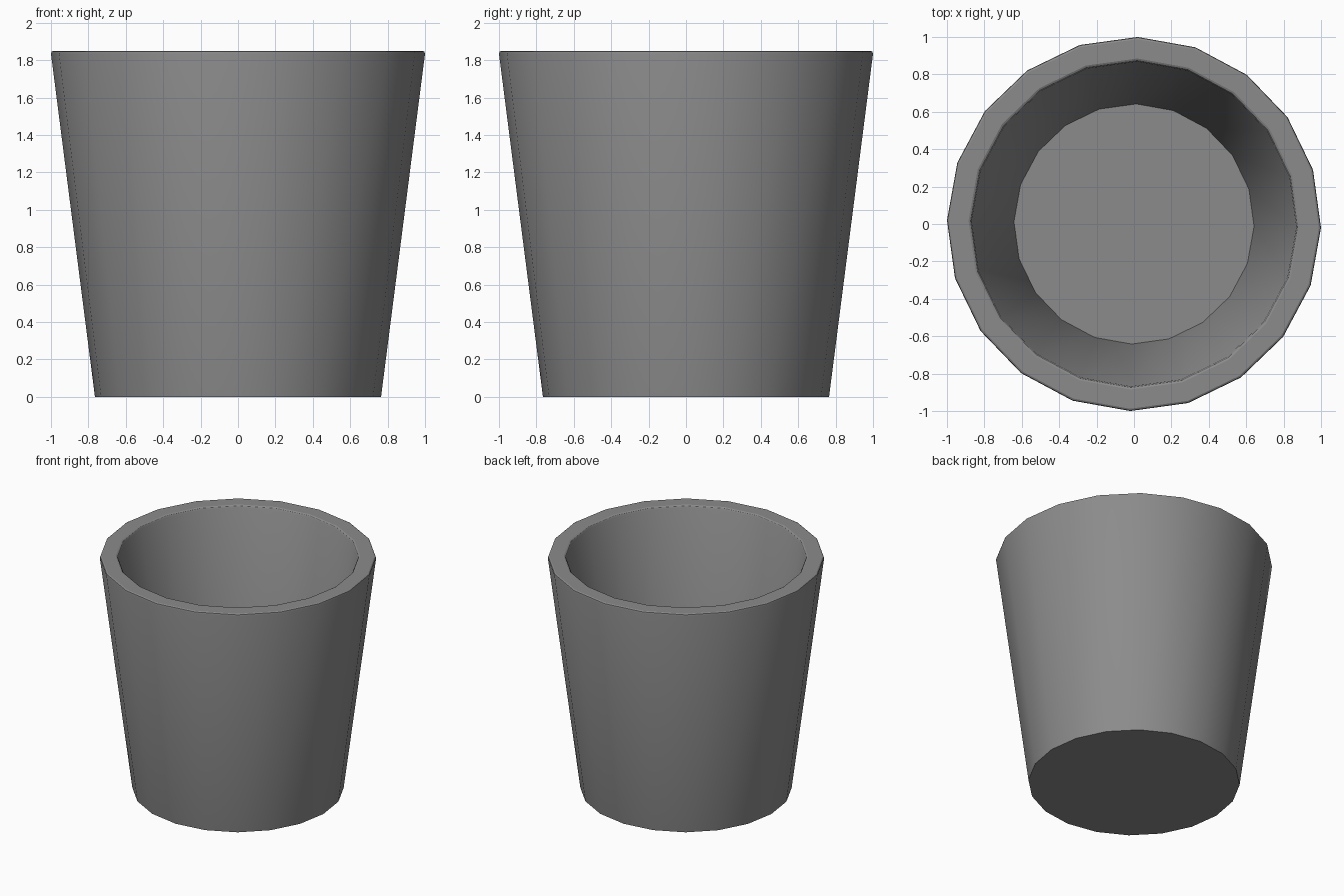
import bpy, bmesh
from math import sin, cos, radians, tau

if "Cube" in bpy.data.objects:
    bpy.data.objects.remove(bpy.data.objects["Cube"])

SIDES = 20
TURN = radians(-1.15)

# Cup profile (radius, height): outer wall, softened rim, inner wall, floor
profile = [(0.765, 0), (1.0, 1.833), (0.997, 1.845), (0.988, 1.85),
           (0.885, 1.85), (0.875, 1.845), (0.868, 1.833), (0.642, 0.12)]

bm = bmesh.new()
rings = []
for r, z in profile:
    rings.append([bm.verts.new((r * cos(TURN + tau * i / SIDES),
                                r * sin(TURN + tau * i / SIDES), z))
                  for i in range(SIDES)])

# Walls and rim
for a, b in zip(rings, rings[1:]):
    for i in range(SIDES):
        j = (i + 1) % SIDES
        bm.faces.new((a[i], a[j], b[j], b[i]))

# Underside and inner floor
bm.faces.new(rings[0][::-1])
bm.faces.new(rings[-1])
bmesh.ops.recalc_face_normals(bm, faces=bm.faces)

mesh = bpy.data.meshes.new("cup")
bm.to_mesh(mesh)
bm.free()
cup = bpy.data.objects.new("cup", mesh)
bpy.context.collection.objects.link(cup)

# Dark grey surface
grey = bpy.data.materials.new("dark_grey")
grey.diffuse_color = (0.26, 0.26, 0.26, 1)
grey.use_nodes = True
grey.node_tree.nodes["Principled BSDF"].inputs["Base Color"].default_value = grey.diffuse_color
mesh.materials.append(grey)

# Smooth walls, flat rim and crisp base edges
bpy.context.view_layer.objects.active = cup
cup.select_set(True)
bpy.ops.object.shade_smooth_by_angle(angle=radians(25))
